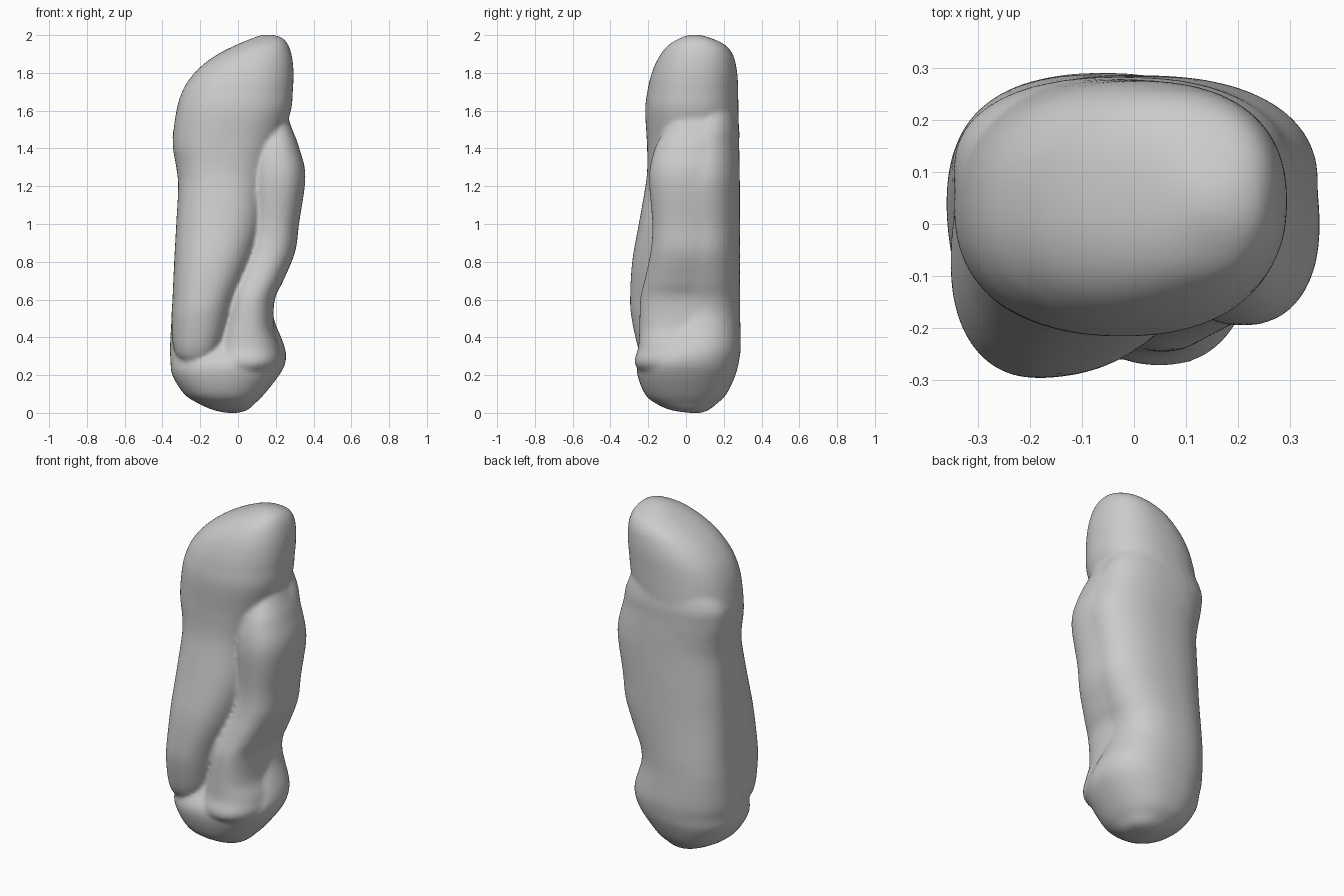
import bpy, bmesh, math

STEPS, SIDES, POWER = 6, 64, 2.3

# Each section: z, x min, x max, y min, y max
back_and_base = [
    (0.0, -.06, .0, .02, .08), (.015, -.13, .05, -.08, .12), (.05, -.21, .09, -.16, .165),
    (.1, -.285, .14, -.218, .215), (.2, -.348, .218, -.257, .262), (.27, -.357, .252, -.255, .28),
    (.35, -.36, .247, -.2, .29), (.5, -.352, .19, -.13, .287), (.6, -.345, .194, -.12, .287),
    (.7, -.34, .238, -.12, .286), (.85, -.332, .298, -.13, .286), (1.0, -.325, .318, -.13, .286),
    (1.2, -.316, .352, -.13, .285), (1.3, -.325, .345, -.12, .284), (1.42, -.345, .31, -.1, .282),
    (1.52, -.335, .28, -.05, .28), (1.62, -.25, .22, .0, .25), (1.66, -.1, .1, .05, .15)]
upper_mass = [
    (.265, -.26, -.2, -.18, -.1), (.29, -.315, -.13, -.225, .0), (.36, -.345, -.08, -.258, .1),
    (.5, -.352, -.04, -.288, .15), (.6, -.347, -.01, -.296, .18), (.8, -.338, .07, -.285, .2),
    (1.0, -.327, .13, -.25, .22), (1.2, -.317, .155, -.215, .25), (1.3, -.327, .18, -.205, .27),
    (1.43, -.346, .225, -.207, .28), (1.6, -.326, .28, -.216, .278), (1.7, -.296, .29, -.205, .276),
    (1.77, -.255, .294, -.19, .274), (1.84, -.19, .292, -.166, .265), (1.9, -.105, .283, -.133, .247),
    (1.95, -.005, .265, -.09, .205), (1.985, .08, .235, -.03, .13), (2.002, .13, .185, .02, .07)]
right_lobe = [
    (.15, -.1, .1, -.15, .1), (.25, -.13, .22, -.268, .2), (.35, -.12, .222, -.252, .2),
    (.45, -.09, .19, -.247, .2), (.6, -.06, .195, -.242, .2), (.7, -.03, .24, -.22, .2),
    (.85, .03, .302, -.188, .2), (1.0, .06, .323, -.178, .2), (1.25, .06, .357, -.195, .2),
    (1.4, .08, .325, -.165, .2), (1.5, .11, .288, -.11, .19), (1.58, .14, .255, -.06, .15),
    (1.62, .18, .22, .0, .08)]


def smooth_path(pts):
    """Catmull-Rom interpolation through the sections."""
    out = []
    for i in range(len(pts) - 1):
        p = [pts[max(i - 1, 0)], pts[i], pts[i + 1], pts[min(i + 2, len(pts) - 1)]]
        for s in range(STEPS):
            t = s / STEPS
            out.append([.5 * (2 * b + (c - a) * t + (2 * a - 5 * b + 4 * c - d) * t * t
                              + (3 * b - a - 3 * c + d) * t ** 3) for a, b, c, d in zip(*p)])
    return out + [list(pts[-1])]


def loft(bm, sections):
    """Closed loft of rounded sections stacked in z."""
    rings = []
    for z, x0, x1, y0, y1 in smooth_path(sections):
        ring = []
        for k in range(SIDES):
            a = 2 * math.pi * k / SIDES
            c, s = math.cos(a), math.sin(a)
            ring.append(bm.verts.new((
                (x0 + x1) / 2 + (x1 - x0) / 2 * math.copysign(abs(c) ** (2 / POWER), c),
                (y0 + y1) / 2 + (y1 - y0) / 2 * math.copysign(abs(s) ** (2 / POWER), s), z)))
        rings.append(ring)
    for r, q in zip(rings, rings[1:]):
        for k in range(SIDES):
            n = (k + 1) % SIDES
            bm.faces.new((r[k], r[n], q[n], q[k]))
    bm.faces.new(rings[0][::-1])
    bm.faces.new(rings[-1])


# Three overlapping lobes fused into one soft body
bm = bmesh.new()
for part in (back_and_base, upper_mass, right_lobe):
    loft(bm, part)
mesh = bpy.data.meshes.new("lobed_body")
bm.to_mesh(mesh)
bm.free()
body = bpy.data.objects.new("lobed_body", mesh)
bpy.context.collection.objects.link(body)

grey = bpy.data.materials.new("plain_grey")
grey.diffuse_color = (.6, .6, .6, 1)
mesh.materials.append(grey)

fuse = body.modifiers.new("fuse", 'REMESH')
fuse.mode = 'VOXEL'
fuse.voxel_size = .012
fuse.use_smooth_shade = True
soften = body.modifiers.new("soften", 'SMOOTH')
soften.factor = .5
soften.iterations = 8
for p in mesh.polygons:
    p.use_smooth = True
